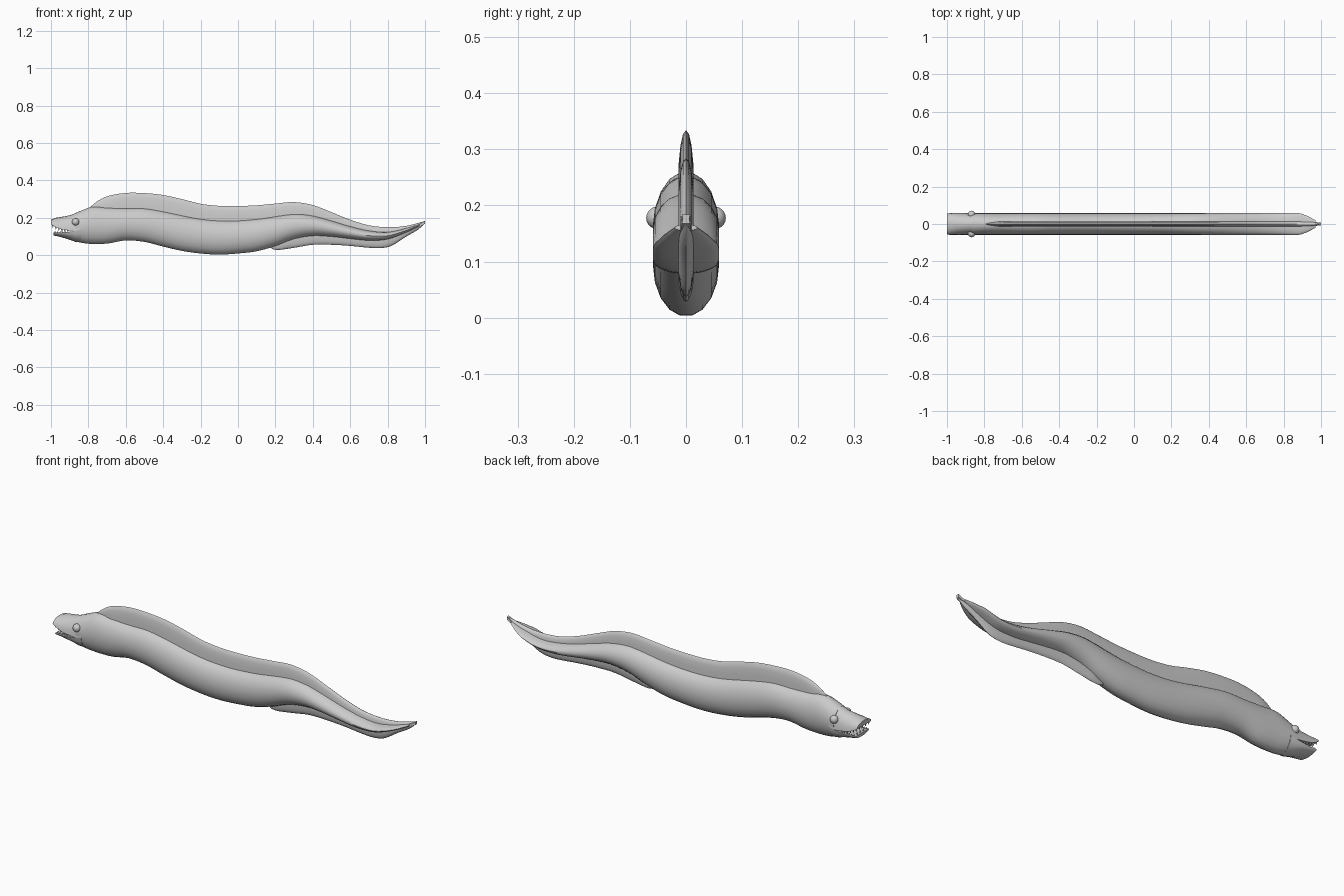
import bpy, bmesh, math
from mathutils import Matrix

if "Cube" in bpy.data.objects:
    bpy.data.objects.remove(bpy.data.objects["Cube"])

# side-view profiles as (x, z)
TOP = [(-.87, .225), (-.83, .243), (-.78, .26), (-.7, .256), (-.6, .252), (-.5, .252), (-.4, .236),
       (-.2, .196), (-.05, .186), (.1, .195), (.3, .221), (.4, .212), (.5, .185), (.6, .155),
       (.7, .132), (.8, .124), (.9, .145), (.97, .166)]
BOTTOM = [(-.87, .072), (-.8, .06), (-.7, .061), (-.6, .078), (-.5, .07), (-.4, .045), (-.3, .022),
          (-.2, .008), (-.1, .002), (0, .008), (.1, .02), (.2, .048), (.3, .085), (.4, .102),
          (.5, .098), (.6, .087), (.7, .078), (.8, .085), (.9, .122), (.97, .155)]
DORSAL = [(-.79, .258), (-.75, .29), (-.7, .315), (-.6, .333), (-.5, .332), (-.4, .322), (-.3, .3),
          (-.2, .275), (-.1, .264), (0, .263), (.1, .267), (.2, .276), (.3, .284), (.4, .268),
          (.5, .23), (.6, .19), (.7, .16), (.8, .15), (.9, .157), (1, .183)]
ANAL = [(.17, .042), (.2, .028), (.3, .04), (.4, .056), (.5, .056), (.6, .05), (.7, .04),
        (.76, .038), (.82, .05), (.9, .1), (.97, .142), (1, .172)]
WIDTH = [(-.87, .059), (.86, .059), (.89, .057), (.93, .042), (.97, .02)]


def sample(pts, x, smooth=True):
    """Hermite interpolation through the points."""
    x = min(max(x, pts[0][0]), pts[-1][0])
    i = max(k for k in range(len(pts) - 1) if pts[k][0] <= x)
    (x0, z0), (x1, z1) = pts[i], pts[i + 1]
    h, t = x1 - x0, (x - x0) / (x1 - x0)
    if not smooth:
        return z0 + (z1 - z0) * t
    a, b = pts[max(i - 1, 0)], pts[min(i + 2, len(pts) - 1)]
    m0 = (z1 - a[1]) / (x1 - a[0]) * h
    m1 = (b[1] - z0) / (b[0] - x0) * h
    return ((2*t**3 - 3*t*t + 1) * z0 + (t**3 - 2*t*t + t) * m0
            + (3*t*t - 2*t**3) * z1 + (t**3 - t*t) * m1)


def finish(name, bm, angle=40):
    bmesh.ops.recalc_face_normals(bm, faces=bm.faces)
    me = bpy.data.meshes.new(name)
    bm.to_mesh(me)
    bm.free()
    ob = bpy.data.objects.new(name, me)
    bpy.context.collection.objects.link(ob)
    bpy.ops.object.select_all(action='DESELECT')
    ob.select_set(True)
    bpy.context.view_layer.objects.active = ob
    bpy.ops.object.shade_smooth_by_angle(angle=math.radians(angle))
    return ob


def loft(name, stations, full=False, n=10):
    """Rings along x from (x, flat z, tip z, half width); half or full ellipses."""
    bm = bmesh.new()
    rings = []
    for x, flat, tip, hw in stations:
        count = 2 * n if full else n + 1
        rings.append([bm.verts.new((x, hw * math.cos(math.pi * k / n),
                                    flat + (tip - flat) * math.sin(math.pi * k / n)))
                      for k in range(count)])
    for r, s in zip(rings, rings[1:]):
        for k in range(len(r)):
            j = (k + 1) % len(r)
            bm.faces.new((r[k], r[j], s[j], s[k]))
    bm.faces.new(rings[0])
    bm.faces.new(rings[-1])
    return finish(name, bm)


def span(a, b, n):
    return [a + (b - a) * i / n for i in range(n + 1)]


# body
body = []
for x in span(-.87, .97, 92):
    hi, lo = sample(TOP, x), sample(BOTTOM, x)
    body.append((x, (hi + lo) / 2, hi, sample(WIDTH, x, False)))
loft("body", body, full=True, n=9)


# fins, rooted inside the body
def fin(name, base, edge, sink, n):
    rows = []
    x0, x1 = edge[0][0], edge[-1][0]
    for x in span(x0, x1, n):
        hw = .014 * min(1, .3 + (x - x0) * 10, .5 + (x1 - x) * 8)
        rows.append((x, sample(base, x) + sink, sample(edge, x), hw))
    loft(name, rows, n=8)


fin("dorsal_fin", TOP + [(1, .18)], DORSAL, -.012, 90)
fin("anal_fin", BOTTOM + [(1, .172)], ANAL, .012, 44)

# jaws
UPPER = [(-1, .166, .19, .057), (-.975, .15, .2, .058), (-.94, .138, .206, .059),
         (-.9, .132, .213, .059), (-.87, .13, .225, .059), (-.84, .14, .238, .059)]
LOWER = [(-.987, .122, .106, .057), (-.95, .12, .098, .058), (-.91, .124, .086, .059),
         (-.87, .13, .072, .059), (-.84, .14, .068, .059)]
loft("upper_jaw", UPPER)
loft("lower_jaw", LOWER)


# teeth along both sides of each jaw and across the snout
def teeth(name, jaw, x0, x1, length, direction):
    edge = [(s[0], s[1]) for s in jaw]
    spots = [(x, y) for x in span(x0, x1, 5) for y in (-.05, .05)]
    spots += [(x0, y) for y in (-.025, 0, .025)]
    bm = bmesh.new()
    for x, y in spots:
        z = sample(edge, x, False) + direction * (length / 2 - .003)
        m = Matrix.Translation((x, y, z))
        if direction < 0:
            m = m @ Matrix.Rotation(math.pi, 4, 'X')
        bmesh.ops.create_cone(bm, cap_ends=True, segments=6, radius1=.005, radius2=0,
                              depth=length, matrix=m)
    finish(name, bm)


teeth("upper_teeth", UPPER, -.99, -.91, .018, -1)
teeth("lower_teeth", LOWER, -.978, -.91, .014, 1)

# eyes
for side, y in (("left", .051), ("right", -.051)):
    bm = bmesh.new()
    bmesh.ops.create_uvsphere(bm, u_segments=16, v_segments=10, radius=.02,
                              matrix=Matrix.Translation((-.868, y, .178)))
    finish(side + "_eye", bm)
